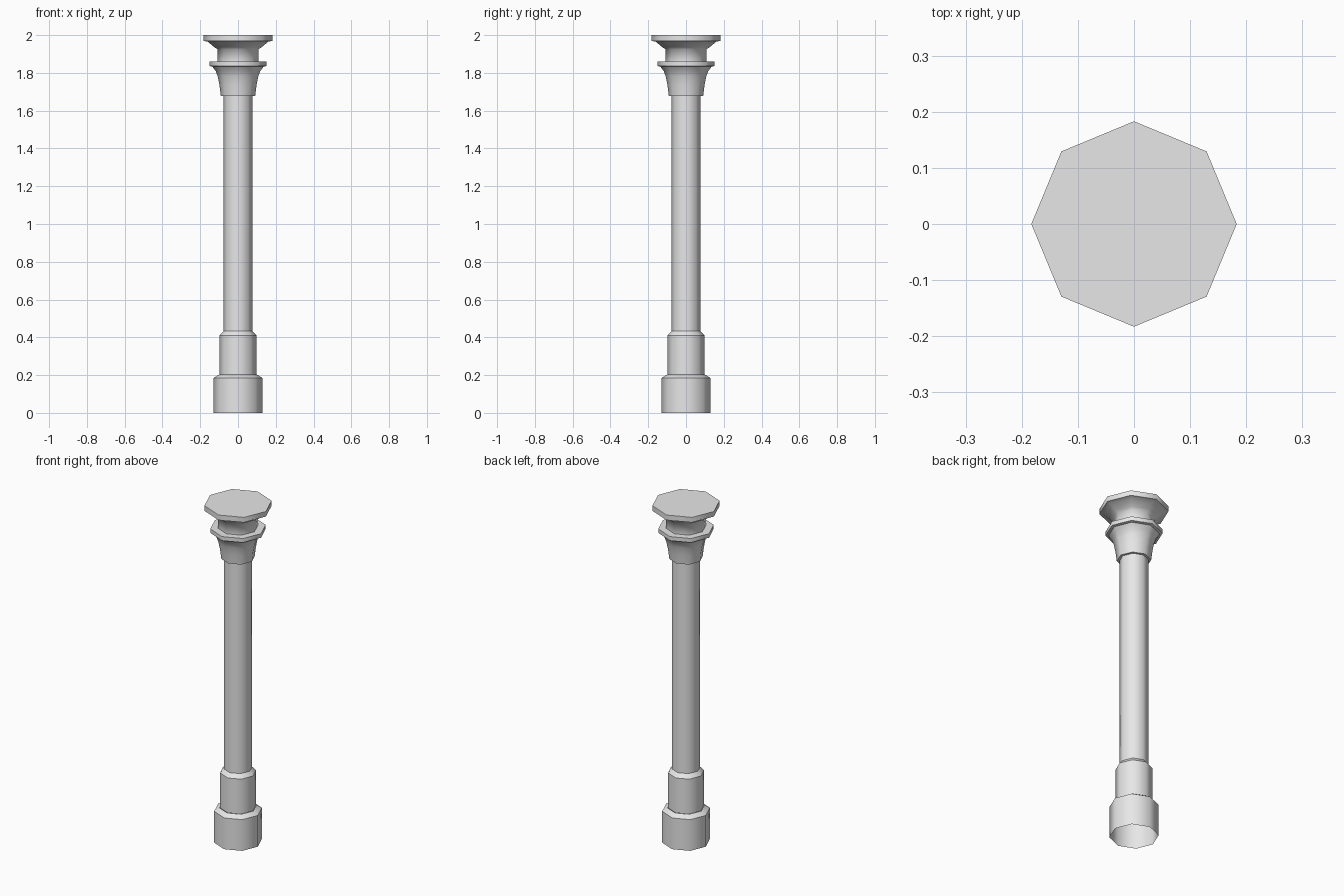
import bpy, bmesh, math

cube = bpy.data.objects.get("Cube")
if cube:
    bpy.data.objects.remove(cube, do_unlink=True)

SIDES = 8

stone = bpy.data.materials.new("pale_grey_stone")
stone.use_nodes = True
stone.diffuse_color = (0.8, 0.8, 0.8, 1)
stone.node_tree.nodes["Principled BSDF"].inputs["Base Color"].default_value = (0.8, 0.8, 0.8, 1)


def turned_part(name, profile, soft=(), cap_top=False):
    """Octagonal lathe of (radius, height) rings; rings listed in soft stay smooth."""
    bm = bmesh.new()
    rings = []
    for r, z in profile:
        angles = [2 * math.pi * i / SIDES for i in range(SIDES)]
        rings.append([bm.verts.new((r * math.cos(a), r * math.sin(a), z)) for a in angles])
    for low, high in zip(rings, rings[1:]):
        for i in range(SIDES):
            j = (i + 1) % SIDES
            bm.faces.new((low[i], low[j], high[j], high[i])).smooth = True
    if cap_top:
        bm.faces.new(rings[-1])
    # crisp horizontal mouldings, soft vertical corners
    for k, ring in enumerate(rings):
        if k not in soft:
            for i in range(SIDES):
                edge = bm.edges.get((ring[i], ring[(i + 1) % SIDES]))
                edge.smooth = False
    mesh = bpy.data.meshes.new(name)
    bm.to_mesh(mesh)
    bm.free()
    mesh.materials.append(stone)
    obj = bpy.data.objects.new(name, mesh)
    bpy.context.collection.objects.link(obj)
    return obj


# Stepped foot with chamfered shoulders, open underneath
turned_part("base", [(0.13, 0), (0.13, 0.185), (0.1, 0.203)])
turned_part("pedestal", [(0.098, 0.203), (0.098, 0.41), (0.077, 0.433)])

# Plain shaft
turned_part("shaft", [(0.077, 0.433), (0.077, 1.68)])

# Flared lower capital with a thin collar
turned_part("lower_capital",
            [(0.077, 1.678), (0.091, 1.678), (0.098, 1.735), (0.107, 1.78),
             (0.118, 1.81), (0.136, 1.833), (0.151, 1.836), (0.151, 1.86), (0.108, 1.86)],
            soft=(2, 3, 4))

# Neck flaring out into the top slab
turned_part("upper_capital",
            [(0.108, 1.86), (0.108, 1.925), (0.125, 1.936), (0.16, 1.965),
             (0.183, 1.97), (0.183, 2)],
            soft=(1, 2, 3), cap_top=True)
